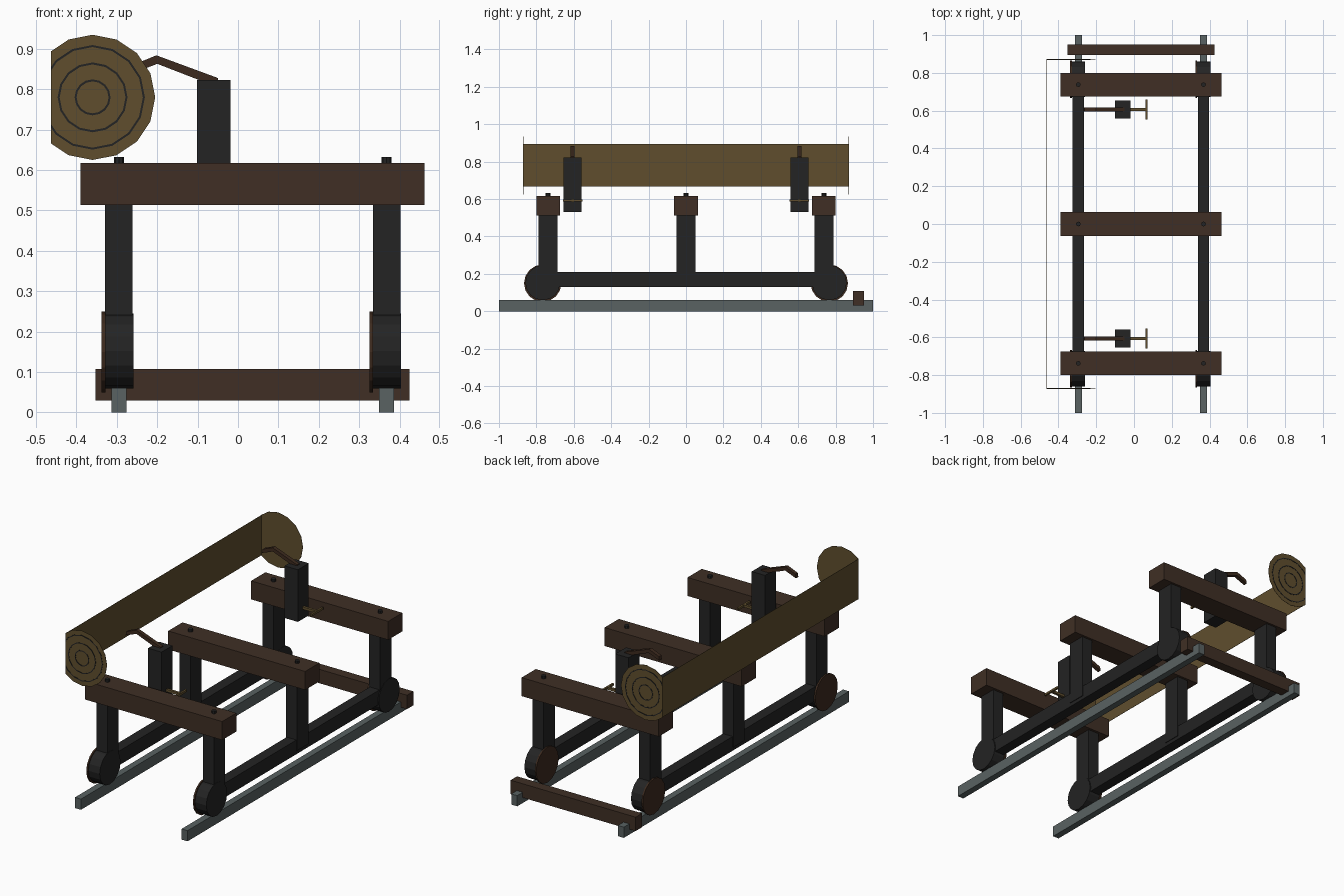
import bpy, bmesh, math
from mathutils import Matrix, Vector

if "Cube" in bpy.data.objects:
    bpy.data.objects.remove(bpy.data.objects["Cube"])


def material(name, rgb):
    m = bpy.data.materials.new(name)
    m.diffuse_color = (*rgb, 1)
    m.use_nodes = True
    m.node_tree.nodes["Principled BSDF"].inputs["Base Color"].default_value = m.diffuse_color
    return m


BEAM = material("dark_timber", (0.050, 0.028, 0.018))
LOG = material("log_wood", (0.115, 0.076, 0.027))
IRON = material("black_iron", (0.017, 0.017, 0.017))
STEEL = material("rail_steel", (0.100, 0.122, 0.122))
RUST = material("rusty_metal", (0.046, 0.023, 0.013))


def finish(name, bm, mat):
    bmesh.ops.recalc_face_normals(bm, faces=bm.faces)
    me = bpy.data.meshes.new(name)
    bm.to_mesh(me)
    bm.free()
    me.materials.append(mat)
    ob = bpy.data.objects.new(name, me)
    bpy.context.collection.objects.link(ob)
    return ob


def box(name, x, y, z, mat):
    """Box from (min, max) pairs."""
    bm = bmesh.new()
    c = [(a + b) / 2 for a, b in (x, y, z)]
    s = [b - a for a, b in (x, y, z)]
    bmesh.ops.create_cube(bm, size=1, matrix=Matrix.Translation(c) @ Matrix.Diagonal((*s, 1)))
    return finish(name, bm, mat)


def cylinder(name, centre, axis, radius, depth, mat, sides=16):
    bm = bmesh.new()
    rot = {"X": Matrix.Rotation(math.pi / 2, 4, "Y"), "Z": Matrix.Identity(4)}[axis]
    bmesh.ops.create_cone(bm, cap_ends=True, segments=sides, radius1=radius, radius2=radius,
                          depth=depth, matrix=Matrix.Translation(centre) @ rot)
    return finish(name, bm, mat)


def prism(name, profile, y, mat):
    """Extrude an xz profile along y."""
    bm = bmesh.new()
    f = bm.faces.new([bm.verts.new((px, y[0], pz)) for px, pz in profile])
    ext = bmesh.ops.extrude_face_region(bm, geom=[f])["geom"]
    bmesh.ops.translate(bm, vec=(0, y[1] - y[0], 0),
                        verts=[v for v in ext if isinstance(v, bmesh.types.BMVert)])
    return finish(name, bm, mat)


def log_plate(name, r_in, r_out, y, mat):
    """Thin upright disc or ring of the log end, cut flat at the sawn side."""
    bm = bmesh.new()
    rings = []
    for r in ((r_in, r_out) if r_in else (r_out,)):
        rings.append([bm.verts.new((LX + r * math.cos(i * math.pi / 8), y,
                                    LZ + r * math.sin(i * math.pi / 8))) for i in range(16)])
    if r_in:
        a, b = rings
        for i in range(16):
            j = (i + 1) % 16
            bm.faces.new((a[i], a[j], b[j], b[i]))
    else:
        bm.faces.new(rings[0])
    bmesh.ops.bisect_plane(bm, geom=bm.verts[:] + bm.edges[:] + bm.faces[:],
                           plane_co=(CUT, 0, 0), plane_no=(-1, 0, 0), clear_outer=True)
    ext = bmesh.ops.extrude_face_region(bm, geom=bm.faces[:])["geom"]
    bmesh.ops.translate(bm, vec=(0, 0.0015, 0),
                        verts=[v for v in ext if isinstance(v, bmesh.types.BMVert)])
    return finish(name, bm, mat)


SIDES = (("left", -0.295), ("right", 0.368))
ENDS = (("front", -1), ("back", 1))

# Rails, side bars, posts, wheels and bolts for both sides
for side, x in SIDES:
    box(f"{side}_rail", (x - 0.0185, x + 0.0185), (-1, 1), (0, 0.06), STEEL)
    box(f"{side}_frame_bar", (x - 0.03, x + 0.03), (-0.74, 0.74), (0.13, 0.21), IRON)
    for place, y in (("front", -0.738), ("middle", 0), ("back", 0.738)):
        box(f"{side}_{place}_post", (x - 0.034, x + 0.034), (y - 0.05, y + 0.05),
            (0.15, 0.52), IRON)
        cylinder(f"{side}_{place}_bolt", (x, y, 0.615), "Z", 0.0125, 0.034, IRON, 8)
    for end, s in ENDS:
        cylinder(f"{side}_{end}_wheel", (x + 0.001, s * 0.766, 0.152), "X", 0.093, 0.07, IRON)
        cylinder(f"{side}_{end}_wheel_flange", (x - 0.038, s * 0.766, 0.15), "X",
                 0.1, 0.009, RUST)

# Cross beams and the buffer beam behind
for place, y in (("front", -0.737), ("middle", 0), ("back", 0.737)):
    box(f"{place}_cross_beam", (-0.39, 0.462), (y - 0.063, y + 0.063), (0.513, 0.617), BEAM)
box("buffer_beam", (-0.353, 0.425), (0.894, 0.951), (0.03, 0.108), BEAM)

# Clamps: upright, bent hook and T handle
HOOK = [(-0.05, 0.805), (-0.05, 0.828), (-0.202, 0.884), (-0.263, 0.859),
        (-0.267, 0.837), (-0.2, 0.863)]
for end, s in ENDS:
    y = s * 0.606
    box(f"{end}_clamp_upright", (-0.101, -0.018), (y - 0.048, y + 0.048), (0.53, 0.823), IRON)
    prism(f"{end}_clamp_hook", HOOK, (y - 0.011, y + 0.011), RUST)
    box(f"{end}_handle_rod", (-0.03, 0.064), (y - 0.007, y + 0.007), (0.585, 0.599), LOG)
    box(f"{end}_handle_grip", (0.06, 0.071), (y - 0.052, y + 0.052), (0.586, 0.598), LOG)

# Log: sawn face plus ringed end discs
LX, LZ, CUT = -0.36, 0.78, -0.463
box("log_sawn_face", (CUT, CUT + 0.0015), (-0.87, 0.87), (0.668, 0.893), LOG)
for end, s in ENDS:
    log_plate(f"{end}_log_end", 0, 0.155, s * 0.87 - 0.00075, LOG)
    for i, r in enumerate((0.042, 0.084, 0.127)):
        log_plate(f"{end}_growth_ring_{i + 1}", r - 0.0025, r + 0.0025,
                  s * 0.872 - 0.00075, IRON)
